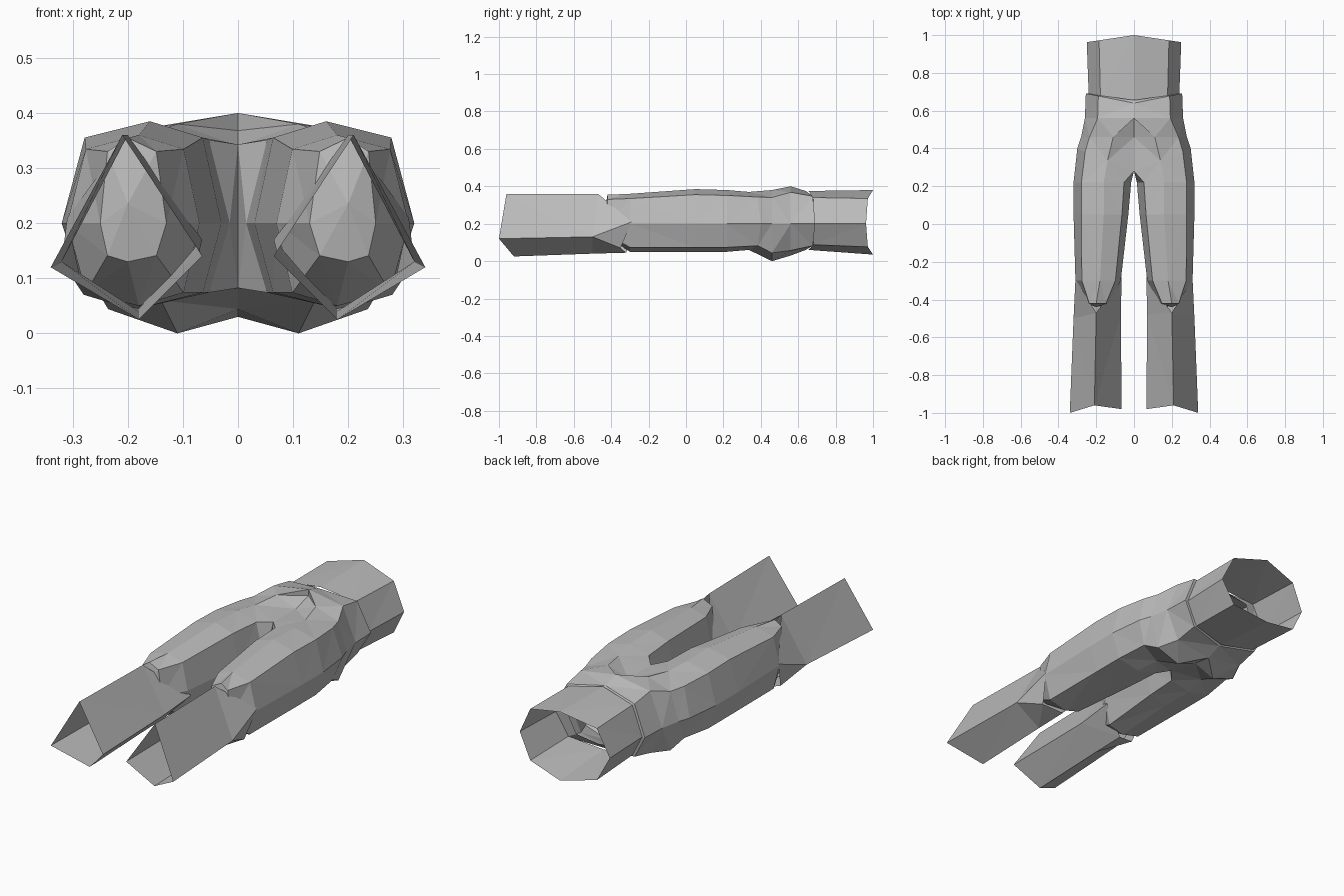
import bpy, bmesh

cube = bpy.data.objects.get("Cube")
if cube:
    bpy.data.objects.remove(cube, do_unlink=True)

grey = bpy.data.materials.new("plain_grey")
grey.use_nodes = True
grey.diffuse_color = (0.5, 0.5, 0.5, 1)
grey.node_tree.nodes["Principled BSDF"].inputs["Base Color"].default_value = grey.diffuse_color

MIDDLE_Z = 0.2
SHOULDER_X = 0.74


def section(y, inner, middle, outer, low, high, slope=0, square=0.84):
    """Boxy octagon between the given limits, cut off at the centre plane."""
    # Top, outside, bottom, inside, with a shoulder between each
    compass = [(0, 1), (SHOULDER_X, square), (1, 0), (SHOULDER_X, -square),
               (0, -1), (-SHOULDER_X, -square), (-1, 0), (-SHOULDER_X, square)]
    points = []
    for across, up in compass:
        width = outer - middle if across > 0 else middle - inner
        height = high - MIDDLE_Z if up > 0 else MIDDLE_Z - low
        x = max(0, middle + across * width)
        points.append((x, y + slope * x, MIDDLE_Z + up * height))
    return points


def loft(name, rings, tip=None):
    """Skin the left half through rings of points, then mirror it across x."""
    bm = bmesh.new()
    loops = [[bm.verts.new(point) for point in ring] for ring in rings]
    count = len(loops[0])
    for near, far in zip(loops, loops[1:]):
        for i in range(count):
            j = (i + 1) % count
            quad = (near[i], near[j], far[j], far[i])
            if any(vert.co.x > 0 for vert in quad):  # no wall on the centre plane
                bm.faces.new(quad)
    if tip:
        point = bm.verts.new(tip)
        for i in range(count):
            bm.faces.new((loops[0][(i + 1) % count], loops[0][i], point))
    loose = [vert for vert in bm.verts if not vert.link_faces]
    bmesh.ops.delete(bm, geom=loose, context='VERTS')
    bmesh.ops.remove_doubles(bm, verts=bm.verts, dist=0.001)
    bmesh.ops.triangulate(bm, faces=bm.faces)
    bmesh.ops.recalc_face_normals(bm, faces=bm.faces)
    mesh = bpy.data.meshes.new(name)
    bm.to_mesh(mesh)
    bm.free()
    mesh.materials.append(grey)
    part = bpy.data.objects.new(name, mesh)
    bpy.context.collection.objects.link(part)
    mirror = part.modifiers.new("mirror", 'MIRROR')
    mirror.use_clip = True


# Thighs with a pointed kneecap, running into the hips and tucked into the waistband
kneecap = section(y=-0.42, inner=0.13, middle=0.2, outer=0.25, low=0.13, high=0.355)
knee = section(y=-0.3, inner=0.07, middle=0.18, outer=0.31, low=0.05, high=0.36)
thigh = section(y=0.05, inner=0.03, middle=0.16, outer=0.32, low=0.05, high=0.385)
upper_thigh = section(y=0.22, inner=0.015, middle=0.16, outer=0.32, low=0.05, high=0.38)
groin = section(y=0.28, inner=-0.06, middle=0.14, outer=0.3, low=0.06, high=0.37, slope=0.4)
seat = section(y=0.46, inner=-0.06, middle=0.11, outer=0.28, low=0, high=0.38, square=0.78)
hips = section(y=0.56, inner=0, middle=0, outer=0.26, low=0.03, high=0.4)
waist = section(y=0.64, inner=0, middle=0, outer=0.255, low=0.06, high=0.375, slope=0.2)
tuck = section(y=0.69, inner=0, middle=0, outer=0.17, low=0.1, high=0.34)
loft("thighs_and_hips", [kneecap, knee, thigh, upper_thigh, groin, seat, hips, waist, tuck],
     tip=(0.2, -0.44, 0.235))

# Open four-sided lower legs: top, outer, bottom and inner corners
cuff = [(0.21, -0.96, 0.36), (0.34, -1, 0.12), (0.18, -0.92, 0.025), (0.065, -0.98, 0.14)]
shin = [(0.2, -0.47, 0.36), (0.32, -0.5, 0.13), (0.18, -0.5, 0.04), (0.07, -0.48, 0.15)]
knee_edge = [shin[0], (0.31, -0.29, 0.21), (0.18, -0.32, 0.045), (0.065, -0.28, 0.17)]
# The outer corner splits into two behind the shin
split_corner = (0.28, -0.35, 0.07)
knee_edge.insert(2, split_corner)
for ring in (cuff, shin):
    ring.insert(2, ring[1])
loft("lower_legs", [cuff, shin, knee_edge])

# Open waistband tube
front_rim = section(y=0.655, inner=0, middle=0, outer=0.24, low=0.06, high=0.375, slope=0.14, square=0.8)
back_rim = section(y=1, inner=0, middle=0, outer=0.25, low=0.035, high=0.38, slope=-0.15, square=0.75)
loft("waistband", [front_rim, back_rim])
